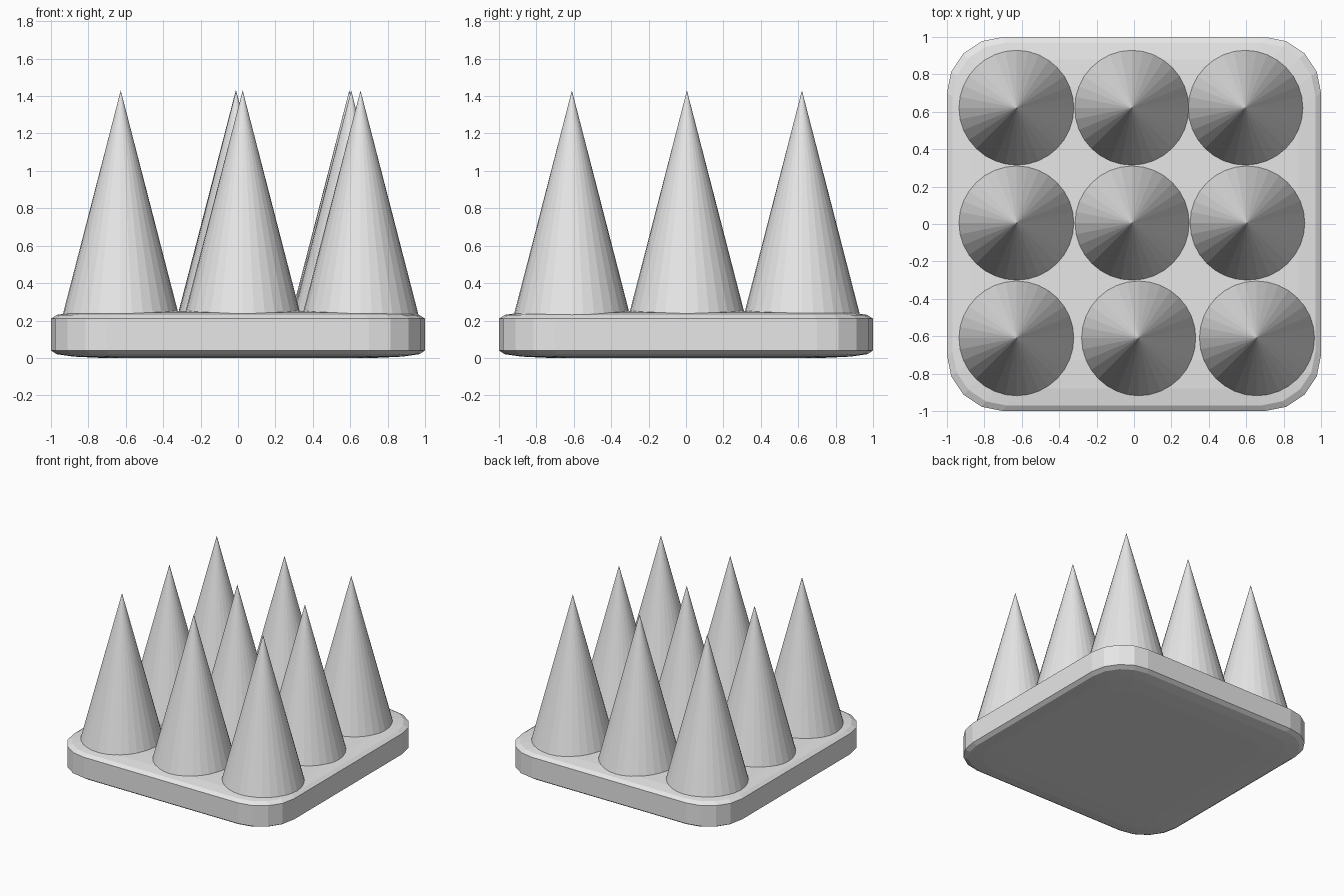
import bpy, bmesh, math

if "Cube" in bpy.data.objects:
    bpy.data.objects.remove(bpy.data.objects["Cube"])

grey = bpy.data.materials.new("light grey")
grey.diffuse_color = (0.8, 0.8, 0.8, 1)
grey.use_nodes = True
grey.node_tree.nodes["Principled BSDF"].inputs["Base Color"].default_value = grey.diffuse_color


def add_object(name, bm):
    bmesh.ops.recalc_face_normals(bm, faces=bm.faces)
    mesh = bpy.data.meshes.new(name)
    bm.to_mesh(mesh)
    bm.free()
    mesh.materials.append(grey)
    obj = bpy.data.objects.new(name, mesh)
    bpy.context.collection.objects.link(obj)
    return obj


def rounded_square(half, radius, segments=4):
    """Outline of a square with rounded corners."""
    points = []
    for corner in range(4):
        start = corner * math.pi / 2
        cx = math.copysign(half - radius, math.cos(start + math.pi / 4))
        cy = math.copysign(half - radius, math.sin(start + math.pi / 4))
        for i in range(segments + 1):
            a = start + i / segments * math.pi / 2
            points.append((cx + radius * math.cos(a), cy + radius * math.sin(a)))
    return points


# Base slab: rounded square with softly domed top and bottom
HEIGHT = 0.25
lower = [(0.27, 0.0), (0.12, 0.007), (0.03, 0.02), (0.0, 0.04)]  # inset, z
profile = lower + [(inset, HEIGHT - z) for inset, z in reversed(lower)]
bm = bmesh.new()
rings = []
for inset, z in profile:
    outline = rounded_square(1 - inset, 0.3 - inset * 0.4)
    rings.append([bm.verts.new((x, y, z)) for x, y in outline])
for a, b in zip(rings, rings[1:]):
    n = len(a)
    for i in range(n):
        bm.faces.new((a[i], a[(i + 1) % n], b[(i + 1) % n], b[i]))
bm.faces.new(rings[0])
bm.faces.new(rings[-1])
add_object("base", bm)

# Spikes: three rows of three cones, sunk slightly into the base
rows = {
    0.62: (-0.627, -0.012, 0.595),
    0.005: (-0.627, -0.01, 0.605),
    -0.61: (-0.627, 0.025, 0.655),
}
BOTTOM, TIP = 0.2, 1.43
for r, (y, xs) in enumerate(rows.items()):
    for c, x in enumerate(xs):
        bm = bmesh.new()
        bmesh.ops.create_cone(bm, cap_ends=True, segments=32, radius1=0.318,
                              radius2=0, depth=TIP - BOTTOM)
        bmesh.ops.remove_doubles(bm, verts=bm.verts, dist=1e-5)
        spike = add_object(f"spike_{r + 1}_{c + 1}", bm)
        spike.location = (x, y, (TIP + BOTTOM) / 2)
